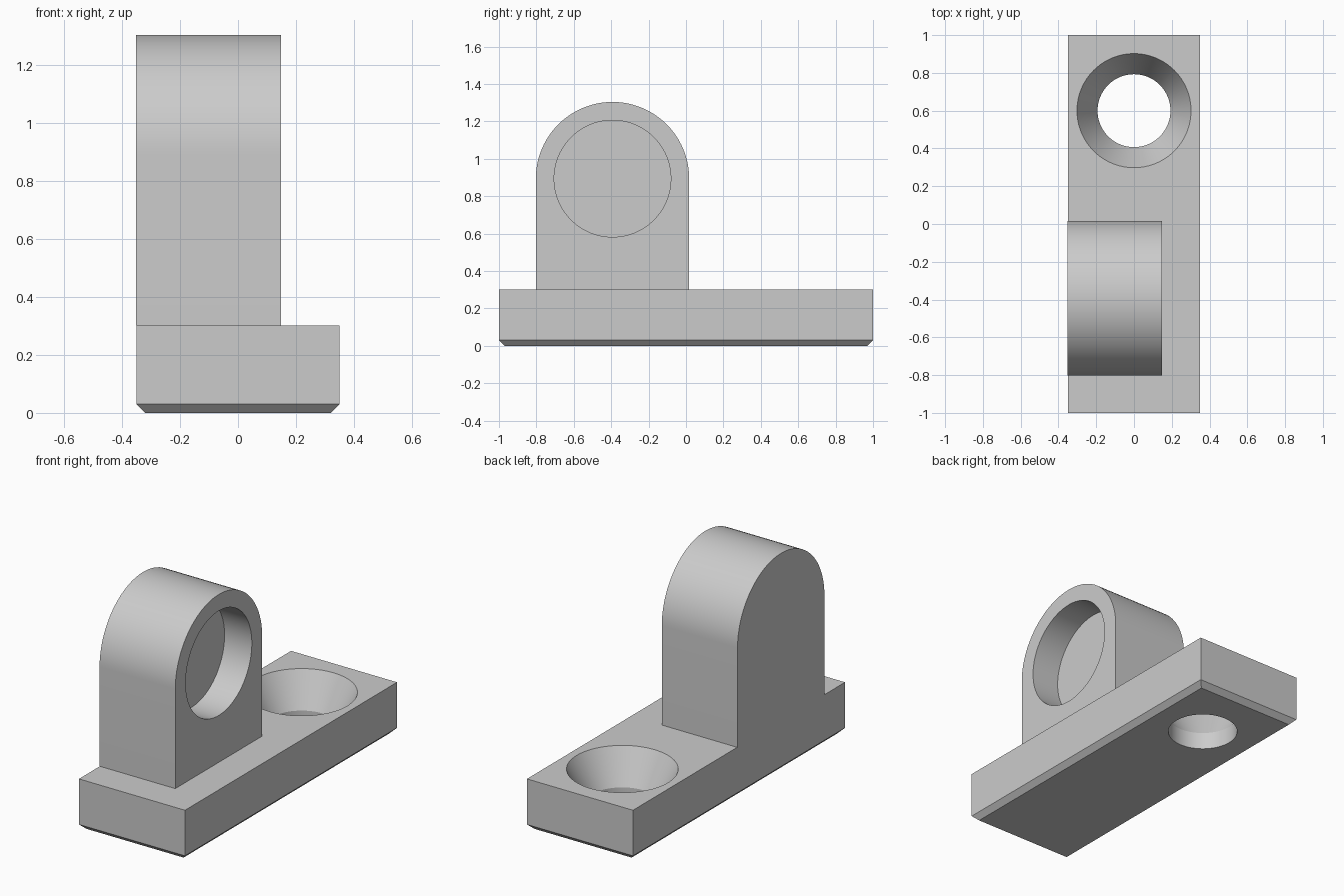
import bpy, bmesh, math
from mathutils import Matrix, Vector

if "Cube" in bpy.data.objects:
    bpy.data.objects.remove(bpy.data.objects["Cube"], do_unlink=True)

metal = bpy.data.materials.new("plain grey")
metal.use_nodes = True
grey = (0.6, 0.6, 0.6, 1)
metal.diffuse_color = grey
metal.node_tree.nodes["Principled BSDF"].inputs["Base Color"].default_value = grey

# Main dimensions
HALF_W, BASE_H, CHAMFER = 0.35, 0.302, 0.03
LUG_Y, LUG_Z, LUG_R = -0.393, 0.894, 0.41
LUG_LEFT, LUG_RIGHT = 0.148, -0.352
POCKET_R, POCKET_DEPTH = 0.312, 0.18
HOLE_Y, HOLE_R, SINK_R, SINK_DEPTH = 0.6, 0.193, 0.302, 0.2


def make_object(name, bm):
    bmesh.ops.recalc_face_normals(bm, faces=bm.faces)
    mesh = bpy.data.meshes.new(name)
    bm.to_mesh(mesh)
    bm.free()
    mesh.materials.append(metal)
    obj = bpy.data.objects.new(name, mesh)
    bpy.context.collection.objects.link(obj)
    return obj


def extrude_profile(name, points, direction):
    bm = bmesh.new()
    face = bm.faces.new([bm.verts.new(p) for p in points])
    result = bmesh.ops.extrude_face_region(bm, geom=[face], use_keep_orig=True)
    moved = [v for v in result["geom"] if isinstance(v, bmesh.types.BMVert)]
    bmesh.ops.translate(bm, verts=moved, vec=direction)
    return make_object(name, bm)


def lathe(name, profile, matrix, steps=96):
    # Revolve (radius, height) points about z, closing both ends
    bm = bmesh.new()
    rings = []
    for r, h in profile:
        angles = [2 * math.pi * i / steps for i in range(steps)]
        rings.append([bm.verts.new((r * math.cos(a), r * math.sin(a), h)) for a in angles])
    for low, high in zip(rings, rings[1:]):
        for i in range(steps):
            j = (i + 1) % steps
            bm.faces.new((low[i], low[j], high[j], high[i]))
    bm.faces.new(rings[0])
    bm.faces.new(rings[-1])
    bm.transform(matrix)
    return make_object(name, bm)


def cut(obj, cutter):
    mod = obj.modifiers.new("cut", 'BOOLEAN')
    mod.operation, mod.solver, mod.object = 'DIFFERENCE', 'EXACT', cutter
    bpy.ops.object.select_all(action='DESELECT')
    bpy.context.view_layer.objects.active = obj
    obj.select_set(True)
    bpy.ops.object.modifier_apply(modifier=mod.name)
    bpy.data.objects.remove(cutter, do_unlink=True)
    bpy.ops.object.shade_smooth_by_angle(angle=math.radians(25))


# Base plate with chamfered lower rim
bm = bmesh.new()
bmesh.ops.create_cube(bm, size=1)
bmesh.ops.scale(bm, vec=(2 * HALF_W, 2, BASE_H), verts=bm.verts)
bmesh.ops.translate(bm, vec=(0, 0, BASE_H / 2), verts=bm.verts)
rim = [e for e in bm.edges if all(v.co.z < 0.01 for v in e.verts)]
bmesh.ops.bevel(bm, geom=rim, offset=CHAMFER, segments=1, affect='EDGES')
base = make_object("base_plate", bm)

# Countersunk screw hole
sink_z = BASE_H - SINK_DEPTH
slope = (SINK_R - HOLE_R) / SINK_DEPTH
extra = 0.05
cut(base, lathe("screw_hole_cutter",
                [(HOLE_R, -extra), (HOLE_R, sink_z), (SINK_R + slope * extra, BASE_H + extra)],
                Matrix.Translation((0, HOLE_Y, 0))))

# Round-topped upright lug
arc = [math.pi * i / 48 for i in range(49)]
outline = [Vector((LUG_RIGHT, LUG_Y + LUG_R * math.cos(a), LUG_Z + LUG_R * math.sin(a))) for a in arc]
outline += [Vector((LUG_RIGHT, LUG_Y + s * LUG_R, BASE_H)) for s in (-1, 1)]
lug = extrude_profile("upright_lug", outline, (LUG_LEFT - LUG_RIGHT, 0, 0))

# Blind round pocket in the lug's left face
pocket = Matrix.Translation((LUG_LEFT, LUG_Y, LUG_Z)) @ Matrix.Rotation(math.pi / 2, 4, 'Y')
cut(lug, lathe("pocket_cutter", [(POCKET_R, -POCKET_DEPTH), (POCKET_R, extra)], pocket))
